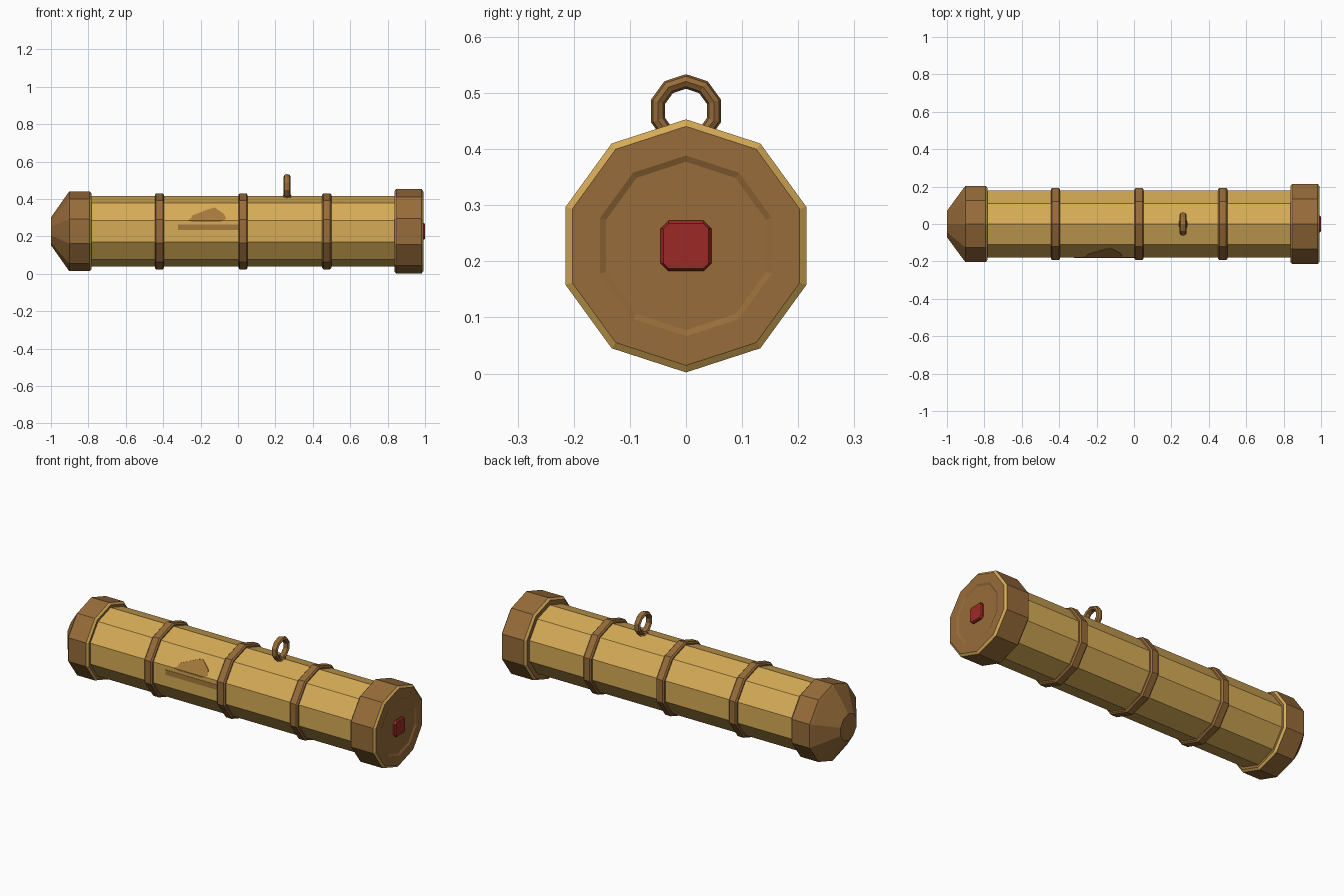
import bpy, bmesh
from math import sin, cos, pi, tan
from mathutils import Vector

cube = bpy.data.objects.get("Cube")
if cube:
    bpy.data.objects.remove(cube, do_unlink=True)

AXIS_Z = 0.2275
SIDES = 10
BODY_R = 0.188


def material(name, rgb):
    m = bpy.data.materials.new(name)
    m.use_nodes = True
    m.diffuse_color = (*rgb, 1)
    m.node_tree.nodes["Principled BSDF"].inputs["Base Color"].default_value = (*rgb, 1)
    return m


gold = material("gold", (0.67, 0.41, 0.095))
brown = material("brown", (0.31, 0.15, 0.042))
red = material("red", (0.33, 0.023, 0.019))
ochre = material("ochre", (0.38, 0.195, 0.045))


def finish(name, bm, mats):
    bmesh.ops.recalc_face_normals(bm, faces=bm.faces)
    mesh = bpy.data.meshes.new(name)
    bm.to_mesh(mesh)
    bm.free()
    for m in mats:
        mesh.materials.append(m)
    obj = bpy.data.objects.new(name, mesh)
    bpy.context.collection.objects.link(obj)
    return obj


def lathe(name, profile, mats, accents=()):
    """Ten-sided solid along x from (x, radius) points; accents use material 1."""
    bm = bmesh.new()
    rings = [[bm.verts.new((x, r * sin(2 * pi * i / SIDES),
                            AXIS_Z + r * cos(2 * pi * i / SIDES)))
              for i in range(SIDES)] for x, r in profile]
    for k, (a, b) in enumerate(zip(rings, rings[1:])):
        for i in range(SIDES):
            j = (i + 1) % SIDES
            face = bm.faces.new((a[i], a[j], b[j], b[i]))
            face.material_index = int(k in accents)
    bm.faces.new(rings[0])
    bm.faces.new(rings[-1])
    return finish(name, bm, mats)


# Main tube
lathe("tube", [(-0.85, BODY_R), (0.9, BODY_R)], [gold])

# Tapered end cap with a gold inner rim
lathe("tapered_cap", [(-1, 0.074), (-0.912, 0.2), (-0.902, 0.213),
                      (-0.793, 0.213), (-0.783, 0.202)],
      [brown, gold], accents=(3,))

# Flat end cap with gold rims and a shallow dished face
lathe("flat_cap", [(0.836, 0.214), (0.846, 0.2255), (0.982, 0.2255),
                   (0.991, 0.213), (0.991, 0.161), (0.986, 0.15)],
      [brown, gold], accents=(0, 2))

# Raised bands
for label, x in (("rear", -0.42), ("middle", 0.027), ("front", 0.475)):
    lathe(label + "_band", [(x - 0.025, 0.185), (x - 0.025, 0.195), (x - 0.018, 0.203),
                            (x + 0.018, 0.203), (x + 0.025, 0.195), (x + 0.025, 0.185)],
          [brown])

# Button with chamfered corners and edge
bm = bmesh.new()
layers = []
for x, half, cut in ((0.97, 0.045, 0.014), (0.993, 0.045, 0.014), (1.0, 0.04, 0.009)):
    c = half - cut
    outline = ((half, c), (c, half), (-c, half), (-half, c),
               (-half, -c), (-c, -half), (c, -half), (half, -c))
    layers.append([bm.verts.new((x, y, AXIS_Z + z)) for y, z in outline])
for a, b in zip(layers, layers[1:]):
    for i in range(8):
        j = (i + 1) % 8
        bm.faces.new((a[i], a[j], b[j], b[i]))
bm.faces.new(layers[0])
bm.faces.new(layers[-1])
finish("button", bm, [red])

# Hanging ring, standing across the tube
RING_X, RING_Z = 0.2625, 0.468
bpy.ops.mesh.primitive_torus_add(major_segments=SIDES, minor_segments=8,
                                 major_radius=0.0525, minor_radius=0.013)
ring = bpy.context.object
ring.name = "hanging_ring"
for v in ring.data.vertices:
    p = v.co.copy()
    v.co = (p.z * 1.4, p.y, p.x)
ring.data.flip_normals()
ring.location = (RING_X, 0, RING_Z)
ring.data.materials.append(brown)

# Small foot under the ring
bpy.ops.mesh.primitive_cone_add(vertices=8, radius1=0.032, radius2=0.018, depth=0.024,
                                location=(RING_X, 0, 0.414))
foot = bpy.context.object
foot.name = "ring_foot"
foot.data.materials.append(brown)

# Painted marks: thin plates following the two front facets
FACET_Y = -BODY_R * cos(pi / SIDES)
FACET_Z = AXIS_Z + BODY_R * sin(pi / SIDES)
SLOPE = tan(2 * pi / SIDES)


def painted_mark(name, outline):
    bm = bmesh.new()
    verts = []
    for x, z in outline:
        rise = max(0, z - FACET_Z)
        verts.append(bm.verts.new((x, FACET_Y + rise * SLOPE - 0.002, z)))
    front = bm.faces.new(verts)
    shell = bmesh.ops.extrude_face_region(bm, geom=[front])
    for v in shell["geom"]:
        if isinstance(v, bmesh.types.BMVert):
            v.co += Vector((0, 0.004, 0))
    finish(name, bm, [ochre])


painted_mark("bar_mark", [(-0.32, 0.235), (0.003, 0.235), (0.003, 0.263), (-0.32, 0.263)])
painted_mark("wedge_mark_lower", [(-0.235, 0.276), (-0.1, 0.276),
                                  (-0.08, FACET_Z), (-0.27, FACET_Z)])
painted_mark("wedge_mark_upper", [(-0.27, FACET_Z), (-0.08, FACET_Z), (-0.063, 0.295),
                                  (-0.075, 0.32), (-0.125, 0.355), (-0.16, 0.345),
                                  (-0.245, 0.312), (-0.25, 0.298)])
